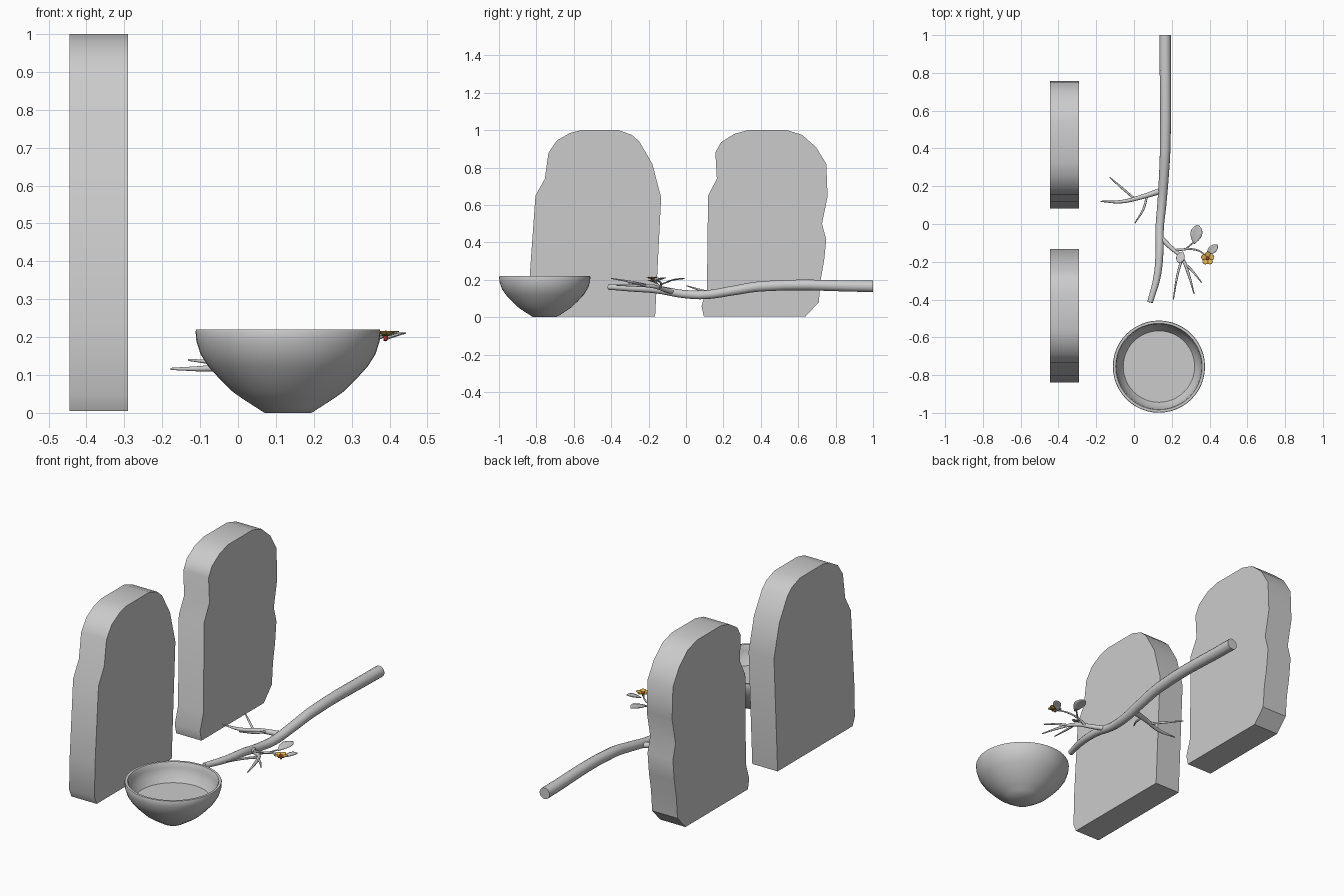
import bpy, bmesh, math
from mathutils import Vector, Matrix

if "Cube" in bpy.data.objects:
    bpy.data.objects.remove(bpy.data.objects["Cube"])


def finish(name, bm, mat=None, angle=35):
    bmesh.ops.recalc_face_normals(bm, faces=bm.faces)
    me = bpy.data.meshes.new(name)
    bm.to_mesh(me)
    bm.free()
    ob = bpy.data.objects.new(name, me)
    bpy.context.collection.objects.link(ob)
    if mat:
        me.materials.append(mat)
    bpy.ops.object.select_all(action='DESELECT')
    ob.select_set(True)
    bpy.context.view_layer.objects.active = ob
    bpy.ops.object.shade_smooth_by_angle(angle=math.radians(angle))
    return ob


def material(name, rgb):
    m = bpy.data.materials.new(name)
    m.diffuse_color = (*rgb, 1)
    m.use_nodes = True
    m.node_tree.nodes["Principled BSDF"].inputs["Base Color"].default_value = m.diffuse_color
    return m


# Upright bread-shaped stone slabs: a side outline extruded along x
def slab(name, outline, x0=-0.445, x1=-0.29):
    bm = bmesh.new()
    face = bm.faces.new([bm.verts.new((x0, y, z)) for y, z in outline])
    ext = bmesh.ops.extrude_face_region(bm, geom=[face], use_keep_orig=True)
    vs = [g for g in ext['geom'] if isinstance(g, bmesh.types.BMVert)]
    bmesh.ops.translate(bm, verts=vs, vec=(x1 - x0, 0, 0))
    finish(name, bm)


slab("front_slab", [
    (-.82, .005), (-.84, .05), (-.835, .23), (-.805, .65), (-.755, .74),
    (-.735, .88), (-.69, .945), (-.62, .985), (-.56, 1), (-.36, 1),
    (-.29, .975), (-.25, .94), (-.18, .82), (-.133, .64), (-.165, .005)])
slab("back_slab", [
    (.095, .005), (.083, .06), (.112, .15), (.118, .65), (.165, .74),
    (.157, .88), (.187, .935), (.257, .98), (.33, 1), (.54, 1),
    (.62, .975), (.695, .91), (.75, .82), (.757, .645), (.727, .5),
    (.75, .415), (.738, .3), (.72, .2), (.71, .08), (.64, .005)])


# Bowl: lathed wall with a flat inside floor
def lathe(name, profile, centre, n=48):
    bm = bmesh.new()
    rings = [[bm.verts.new((centre[0] + r * math.cos(2 * math.pi * i / n),
                            centre[1] + r * math.sin(2 * math.pi * i / n), z))
              for i in range(n)] for r, z in profile]
    for a, b in zip(rings, rings[1:]):
        for i in range(n):
            j = (i + 1) % n
            bm.faces.new((a[i], a[j], b[j], b[i]))
    bm.faces.new(rings[0])
    bm.faces.new(rings[-1])
    finish(name, bm)


lathe("bowl", [(.062, 0), (.09, .018), (.118, .036), (.145, .055), (.177, .086),
               (.21, .122), (.231, .155), (.242, .19), (.244, .215), (.242, .22),
               (.229, .22), (.225, .214), (.222, .19), (.213, .158), (.189, .122)],
      (.132, -.755))


# Branch and twigs: tapered tubes through (x, y, z, radius) points
def tube(name, pts, sides=3, res=5):
    cu = bpy.data.curves.new(name, 'CURVE')
    cu.dimensions = '3D'
    cu.bevel_depth = 1
    cu.bevel_resolution = sides
    cu.resolution_u = res
    cu.use_fill_caps = True
    sp = cu.splines.new('BEZIER')
    sp.bezier_points.add(len(pts) - 1)
    for p, (x, y, z, r) in zip(sp.bezier_points, pts):
        p.co = (x, y, z)
        p.radius = r
        p.handle_left_type = p.handle_right_type = 'AUTO'
    ob = bpy.data.objects.new(name, cu)
    bpy.context.collection.objects.link(ob)
    bpy.ops.object.select_all(action='DESELECT')
    ob.select_set(True)
    bpy.context.view_layer.objects.active = ob
    bpy.ops.object.convert(target='MESH')
    bpy.ops.object.shade_smooth_by_angle(angle=math.radians(50))


tube("main_branch", [
    (.165, 1, .165, .031), (.165, .4, .165, .028), (.158, .25, .142, .026),
    (.147, .1, .12, .024), (.136, -.02, .125, .022), (.135, -.15, .147, .021),
    (.122, -.28, .155, .019), (.085, -.415, .162, .015)], sides=5)

twigs = {
    "left_branch": [(.14, .175, .125, .016), (.03, .14, .13, .012),
                    (-.07, .118, .118, .009), (-.178, .12, .116, .003)],
    "left_twig_back": [(-.005, .14, .126, .006), (-.065, .192, .133, .006),
                       (-.13, .248, .14, .003)],
    "left_twig_front": [(.07, .155, .13, .006), (.05, .08, .145, .006),
                        (.005, .005, .168, .003)],
    "right_branch": [(.14, -.07, .135, .014), (.19, -.12, .15, .012),
                     (.25, -.175, .165, .01), (.29, -.27, .17, .007),
                     (.318, -.37, .17, .003)],
    "right_twig_long": [(.255, -.18, .165, .007), (.23, -.27, .185, .006),
                        (.208, -.4, .208, .003)],
    "right_twig_short": [(.27, -.21, .168, .006), (.31, -.25, .178, .006),
                         (.358, -.31, .185, .003)],
    "flower_stem": [(.215, -.14, .155, .008), (.255, -.135, .172, .006),
                    (.32, -.135, .185, .005), (.365, -.155, .195, .004),
                    (.385, -.18, .203, .004)],
    "leaf_stem": [(.27, -.135, .174, .004), (.3, -.11, .185, .004),
                  (.325, -.085, .192, .003)],
}
for name, pts in twigs.items():
    tube(name, pts)


# Leaves and petals: thin cupped ovals from base to tip
def leaf(name, base, tip, width, mat=None, thick=.003):
    base, tip = Vector(base), Vector(tip)
    along = tip - base
    side = along.cross(Vector((0, 0, 1))).normalized()
    up = side.cross(along).normalized()
    bm = bmesh.new()
    rows = []
    for i in range(9):
        t = i / 8
        w = width / 2 * (.06 + .94 * math.sin(math.pi * t ** 1.25) ** .7) if 0 < t < 1 else width * .04
        rows.append([bm.verts.new(base + along * t + side * w * s
                                  + up * (.15 * w * s * s + .1 * along.length * t * (1 - t)))
                     for s in (-1, -.5, 0, .5, 1)])
    for a, b in zip(rows, rows[1:]):
        for k in range(4):
            bm.faces.new((a[k], a[k + 1], b[k + 1], b[k]))
    ob = finish(name, bm, mat)
    sol = ob.modifiers.new("thickness", 'SOLIDIFY')
    sol.thickness = thick


leaf("large_leaf", (.318, -.105, .19), (.34, -.005, .207), .062)
leaf("small_leaf", (.385, -.16, .193), (.442, -.112, .212), .042)
leaf("inner_leaf", (.258, -.145, .176), (.236, -.205, .2), .044)

# Flower: five petals, a dark red centre and green sepals
orange = material("petal_orange", (.8, .48, .08))
red = material("centre_red", (.45, .04, .04))
green = material("sepal_green", (.15, .3, .06))
c = Vector((.39, -.182, .207))
for i in range(5):
    a = math.radians(90 + 72 * i)
    d = Vector((math.cos(a), math.sin(a), 0))
    leaf(f"petal_{i}", c + d * .004, c + d * .036 + Vector((0, 0, .009)), .03, orange, .002)
    d = Vector((math.cos(a + .63), math.sin(a + .63), 0))
    leaf(f"sepal_{i}", c + d * .002 - Vector((0, 0, .004)), c + d * .022, .01, green, .0015)


def ball(name, loc, scale, mat):
    bm = bmesh.new()
    bmesh.ops.create_uvsphere(bm, u_segments=12, v_segments=8, radius=1,
                              matrix=Matrix.Translation(loc) @ Matrix.Diagonal((*scale, 1)))
    finish(name, bm, mat, 60)


ball("flower_centre", c + Vector((0, 0, .004)), (.009, .009, .006), red)
ball("flower_base", c - Vector((0, 0, .008)), (.006, .006, .01), red)
